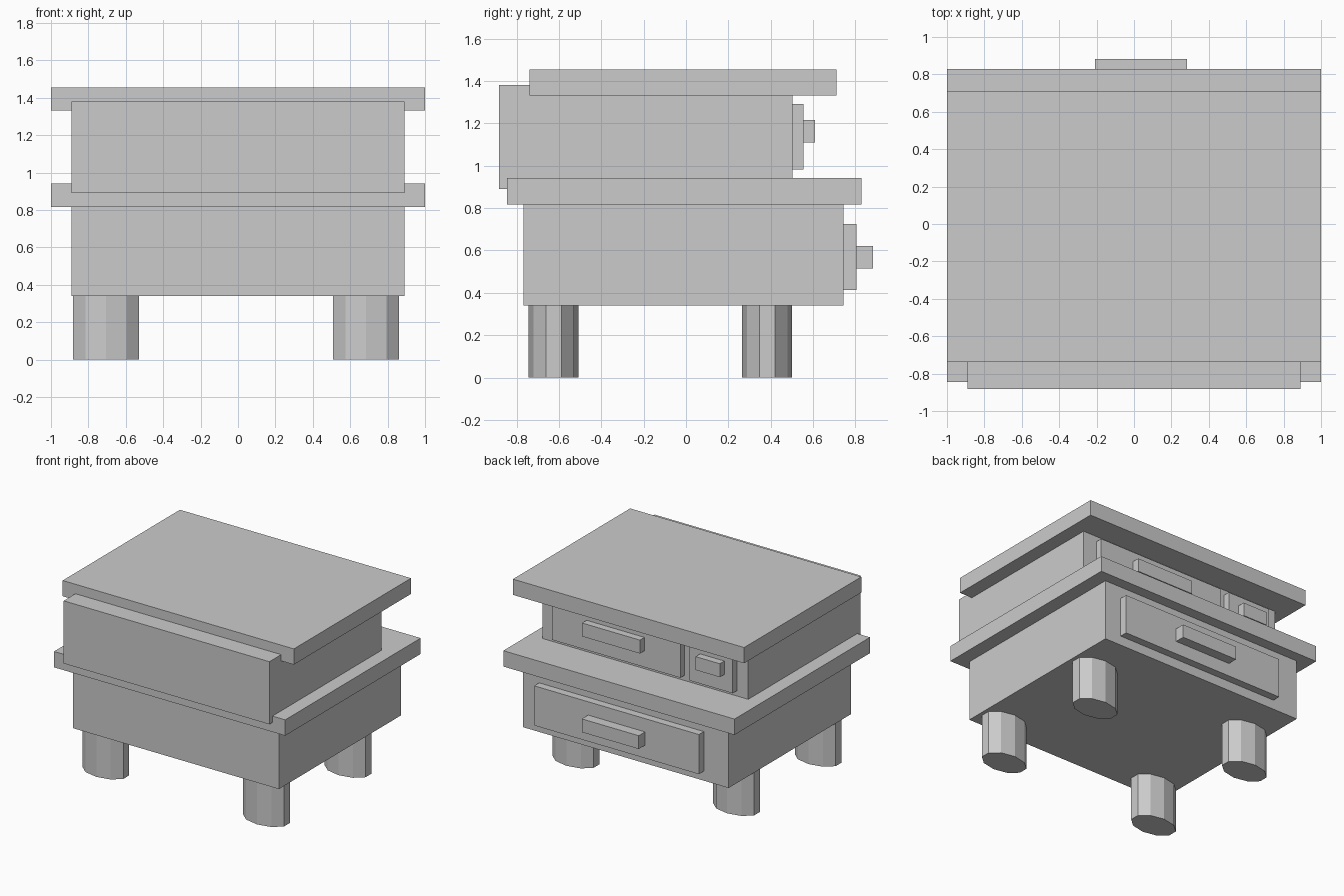
import bpy

if "Cube" in bpy.data.objects:
    bpy.data.objects.remove(bpy.data.objects["Cube"])

grey = bpy.data.materials.new("light_grey")
grey.diffuse_color = (0.6, 0.6, 0.6, 1)
grey.use_nodes = True
grey.node_tree.nodes["Principled BSDF"].inputs["Base Color"].default_value = grey.diffuse_color


def finish(name):
    ob = bpy.context.object
    ob.name = ob.data.name = name
    ob.data.materials.append(grey)
    bpy.ops.object.transform_apply(location=False, rotation=False, scale=True)
    return ob


def box(name, x, y, z):
    """Box from (min, max) ranges on each axis."""
    mid = [(a + b) / 2 for a, b in (x, y, z)]
    bpy.ops.mesh.primitive_cube_add(size=1, location=mid)
    bpy.context.object.scale = [b - a for a, b in (x, y, z)]
    return finish(name)


def drawer(name, cx, half, knob_cx, knob_half, y, z, knob_z):
    """Drawer front with a bar handle; y = carcass, panel and handle faces."""
    box(name + "_panel", (cx - half, cx + half), (y[0], y[1]), z)
    box(name + "_handle", (knob_cx - knob_half, knob_cx + knob_half), (y[1], y[2]), knob_z)


# Carcass and overhanging slabs
W = (-0.89, 0.89)
box("lower_cabinet", W, (-0.766, 0.744), (0.34, 0.817))
box("middle_slab", (-1, 1), (-0.845, 0.829), (0.817, 0.941))
box("upper_cabinet", W, (-0.883, 0.502), (0.891, 1.381))
box("top_slab", (-1, 1), (-0.738, 0.71), (1.332, 1.455))

# Drawers on the +y side
drawer("lower_drawer", 0.037, 0.712, 0.037, 0.246,
       (0.744, 0.805, 0.883), (0.414, 0.724), (0.516, 0.62))
upper_y, upper_z, upper_knob_z = (0.502, 0.554, 0.61), (0.982, 1.291), (1.11, 1.215)
drawer("upper_wide_drawer", 0.215, 0.555, 0.222, 0.25, upper_y, upper_z, upper_knob_z)
drawer("upper_small_drawer", -0.605, 0.187, -0.615, 0.105, upper_y, upper_z, upper_knob_z)

# Ten-sided oval legs
for side, x in (("left", -0.706), ("right", 0.684)):
    for end, y in (("front", -0.625), ("back", 0.383)):
        bpy.ops.mesh.primitive_cylinder_add(vertices=10, radius=1, depth=0.34,
                                            location=(x, y, 0.17))
        bpy.context.object.scale = (0.186, 0.118, 1)
        finish(f"{end}_{side}_leg")
